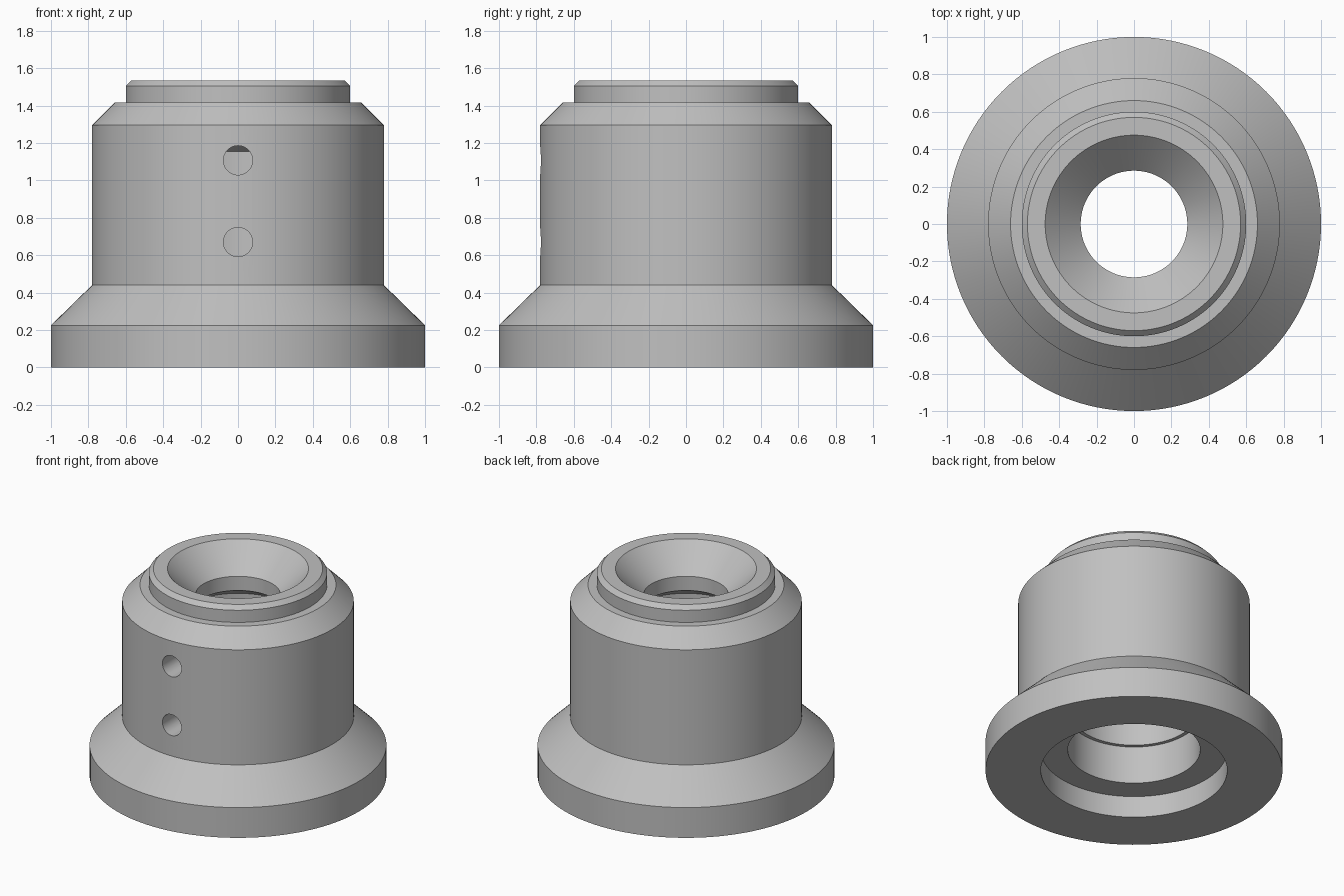
import bpy
import bmesh
import math
from mathutils import Matrix

if "Cube" in bpy.data.objects:
    bpy.data.objects.remove(bpy.data.objects["Cube"], do_unlink=True)

SEGMENTS = 128

steel = bpy.data.materials.new("Grey metal")
steel.use_nodes = True
grey = (0.53, 0.53, 0.53, 1.0)
steel.diffuse_color = grey
steel.node_tree.nodes["Principled BSDF"].inputs["Base Color"].default_value = grey


def finish(bm, name):
    bmesh.ops.recalc_face_normals(bm, faces=bm.faces)
    mesh = bpy.data.meshes.new(name)
    bm.to_mesh(mesh)
    bm.free()
    obj = bpy.data.objects.new(name, mesh)
    bpy.context.collection.objects.link(obj)
    mesh.materials.append(steel)
    return obj


def lathe(name, profile):
    """Turn a closed (radius, height) profile around z."""
    bm = bmesh.new()
    verts = [bm.verts.new((r, 0, z)) for r, z in profile]
    edges = [bm.edges.new((v, verts[i - 1])) for i, v in enumerate(verts)]
    bmesh.ops.spin(bm, geom=verts + edges, cent=(0, 0, 0), axis=(0, 0, 1),
                   angle=math.tau, steps=SEGMENTS, use_merge=True)
    bmesh.ops.remove_doubles(bm, verts=bm.verts, dist=0.0001)
    return finish(bm, name)


# Outside: flange, body, shoulder and neck
outside = [(1.0, 0), (1.0, 0.225), (0.78, 0.44), (0.78, 1.295),
           (0.66, 1.415), (0.60, 1.415), (0.60, 1.505), (0.57, 1.535)]
# Inside: countersink, throat, drilled chamber and stepped socket
inside = [(0.475, 1.535), (0.285, 1.345), (0.285, 1.24), (0.42, 1.155),
          (0.42, 0.44), (0.446, 0.44), (0.446, 0.16), (0.628, 0.16), (0.628, 0)]
body = lathe("flanged_bushing", outside + inside)

# Two radial screw holes through the front wall
bm = bmesh.new()
for z in (0.67, 1.107):
    place = Matrix.Translation((0, -0.64, z)) @ Matrix.Rotation(math.pi / 2, 4, "X")
    bmesh.ops.create_cone(bm, cap_ends=True, segments=48, radius1=0.078,
                          radius2=0.078, depth=0.54, matrix=place)
cutter = finish(bm, "screw_hole_cutter")
cutter.hide_render = True
cutter.hide_set(True)

cut = body.modifiers.new("Screw holes", "BOOLEAN")
cut.operation = "DIFFERENCE"
cut.solver = "EXACT"
cut.object = cutter

# Apply the cut, then remove the helper
bpy.ops.object.select_all(action="DESELECT")
bpy.context.view_layer.objects.active = body
body.select_set(True)
bpy.ops.object.modifier_apply(modifier=cut.name)
bpy.data.objects.remove(cutter, do_unlink=True)
bpy.ops.object.shade_smooth_by_angle(angle=math.radians(25))
